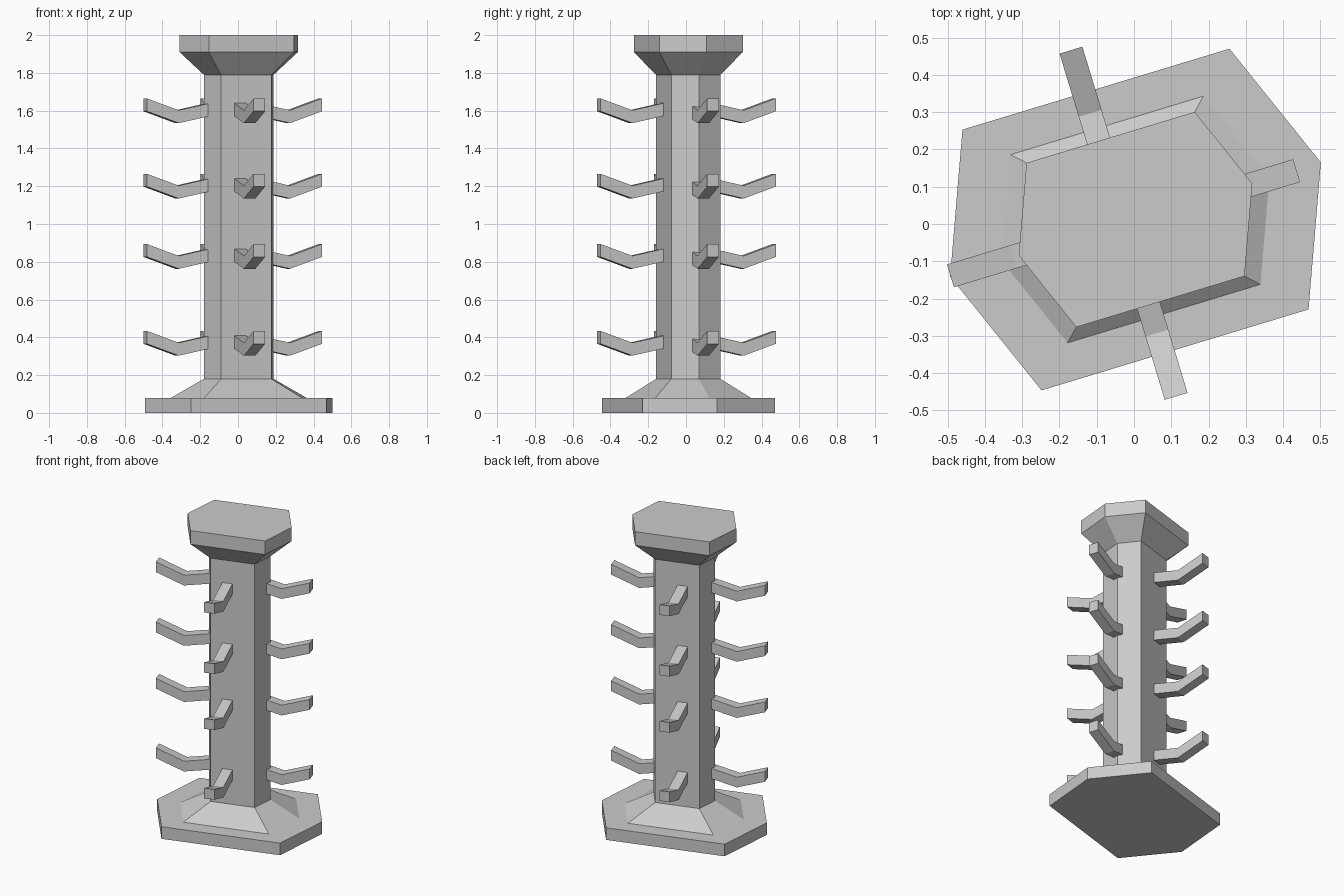
import bpy, bmesh, math
from mathutils import Matrix

if "Cube" in bpy.data.objects:
    bpy.data.objects.remove(bpy.data.objects["Cube"])

CENTER = (0.004, 0.012)
TURN = math.radians(16.9)
HALF_HEX = [(0.497, 0.153), (0.252, 0.458), (-0.464, 0.241)]
HEX = HALF_HEX + [(-x, -y) for x, y in HALF_HEX]


def finish(bm, name):
    bmesh.ops.recalc_face_normals(bm, faces=bm.faces)
    mesh = bpy.data.meshes.new(name)
    bm.to_mesh(mesh)
    bm.free()
    obj = bpy.data.objects.new(name, mesh)
    bpy.context.collection.objects.link(obj)
    return obj


def loft(bm, rings):
    """Join rings of points with side faces and close both ends."""
    loops = [[bm.verts.new(p) for p in ring] for ring in rings]
    n = len(loops[0])
    for a, b in zip(loops, loops[1:]):
        for i in range(n):
            j = (i + 1) % n
            bm.faces.new((a[i], a[j], b[j], b[i]))
    bm.faces.new(loops[0][::-1])
    bm.faces.new(loops[-1])


# Post: base plate, sloped skirt, shaft, flared cap as (height, scale)
profile = [(0, 1), (0.08, 1), (0.08, 0.722), (0.18, 0.372),
           (1.79, 0.372), (1.91, 0.63), (2.0, 0.63)]
bm = bmesh.new()
loft(bm, [[(CENTER[0] + x * s, CENTER[1] + y * s, z) for x, y in HEX]
          for z, s in profile])
finish(bm, "post")

# Bent pegs: four directions on four levels, path as (radius, underside height)
peg_path = [(0.07, 0.052), (0.308, 0.0), (0.485, 0.063)]
HALF_WIDTH, THICK = 0.032, 0.068
PEG_AXIS = (-0.028, 0.002)
for level, z0 in enumerate([0.303, 0.763, 1.135, 1.534], 1):
    for side in range(4):
        bm = bmesh.new()
        w, t = HALF_WIDTH, THICK
        loft(bm, [[(r, -w, z), (r, w, z), (r, w, z + t), (r, -w, z + t)]
                  for r, z in peg_path])
        peg = finish(bm, f"peg_{level}_{side + 1}")
        peg.matrix_world = (Matrix.Translation((*PEG_AXIS, z0))
                            @ Matrix.Rotation(TURN + side * math.pi / 2, 4, 'Z'))
